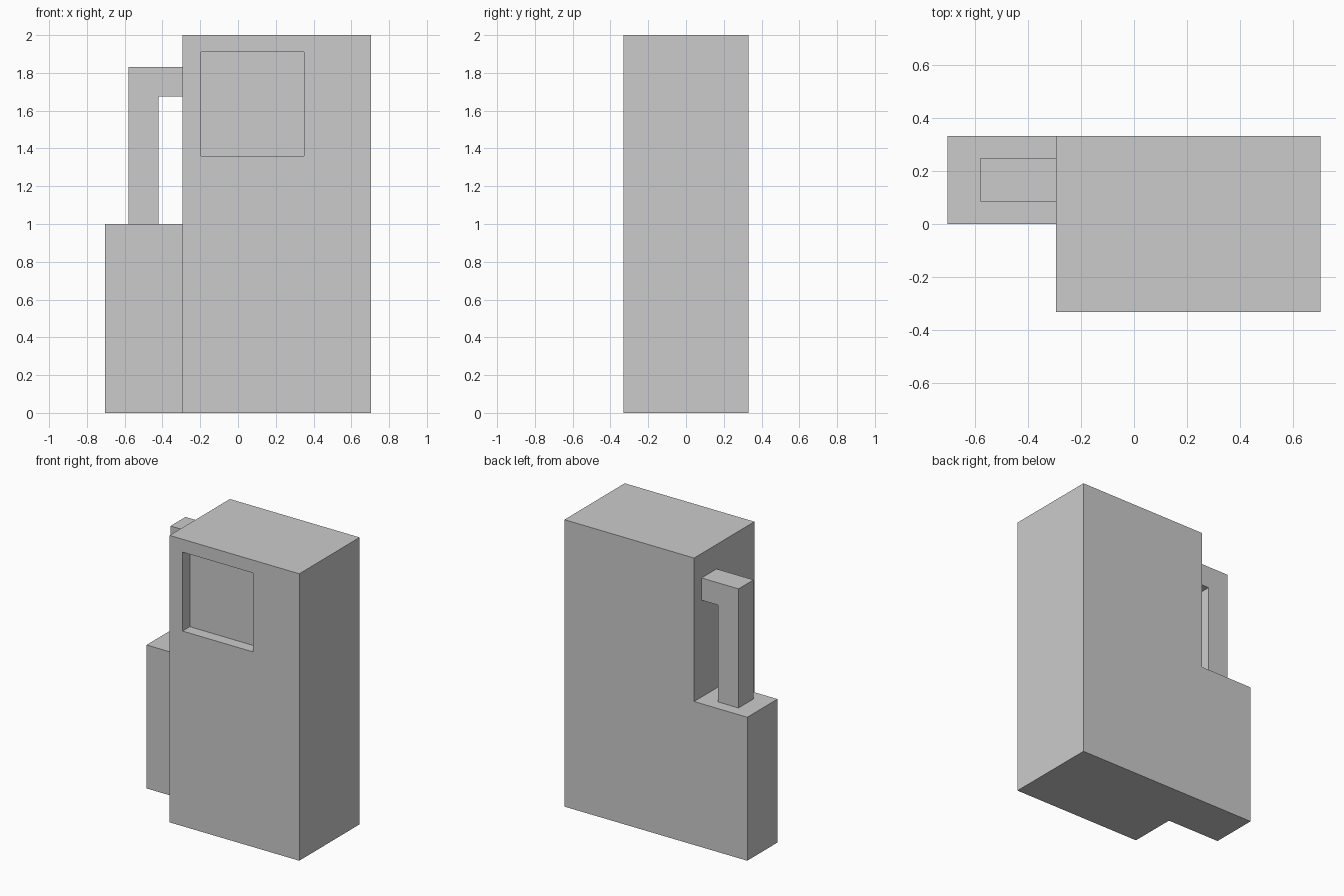
import bpy
import bmesh

if "Cube" in bpy.data.objects:
    bpy.data.objects.remove(bpy.data.objects["Cube"])


def prism(name, points, axis, start, end):
    """Extrude a closed 2D outline along y (points are x,z) or z (points are x,y)."""
    bm = bmesh.new()
    place = (lambda a, b: (a, start, b)) if axis == "y" else (lambda a, b: (a, b, start))
    face = bm.faces.new([bm.verts.new(place(a, b)) for a, b in points])
    new = bmesh.ops.extrude_face_region(bm, geom=[face])["geom"]
    step = (0, end - start, 0) if axis == "y" else (0, 0, end - start)
    bmesh.ops.translate(bm, vec=step, verts=[v for v in new if isinstance(v, bmesh.types.BMVert)])
    bmesh.ops.recalc_face_normals(bm, faces=bm.faces)
    mesh = bpy.data.meshes.new(name)
    bm.to_mesh(mesh)
    bm.free()
    obj = bpy.data.objects.new(name, mesh)
    bpy.context.collection.objects.link(obj)
    return obj


def rect(a0, a1, b0, b1):
    return [(a0, b0), (a1, b0), (a1, b1), (a0, b1)]


def boolean(target, helper, operation):
    mod = target.modifiers.new(helper.name, "BOOLEAN")
    mod.operation = operation
    mod.solver = "EXACT"
    mod.object = helper
    helper.hide_render = True
    helper.hide_set(True)


# Cabinet: lower L-shaped footprint with side ledge, tall main block above
LEFT, RIGHT, BACK = -0.295, 0.705, 0.332
cabinet = prism("cabinet", rect(LEFT, RIGHT, -BACK, BACK), "z", 0, 2)
ledge = prism("side_ledge", rect(-0.705, LEFT + 0.1, 0, BACK), "z", 0, 1)
boolean(cabinet, ledge, "UNION")

# Square display recess in the front
recess = prism("display_recess_cutter", rect(-0.195, 0.35, 1.36, 1.91), "y", -0.5, -BACK + 0.08)
boolean(cabinet, recess, "DIFFERENCE")

# Bent pipe rising from the ledge into the cabinet side
prism("side_pipe", [(-0.58, 1.0), (-0.42, 1.0), (-0.42, 1.675), (LEFT, 1.675),
                    (LEFT, 1.83), (-0.58, 1.83)], "y", 0.085, 0.25)
